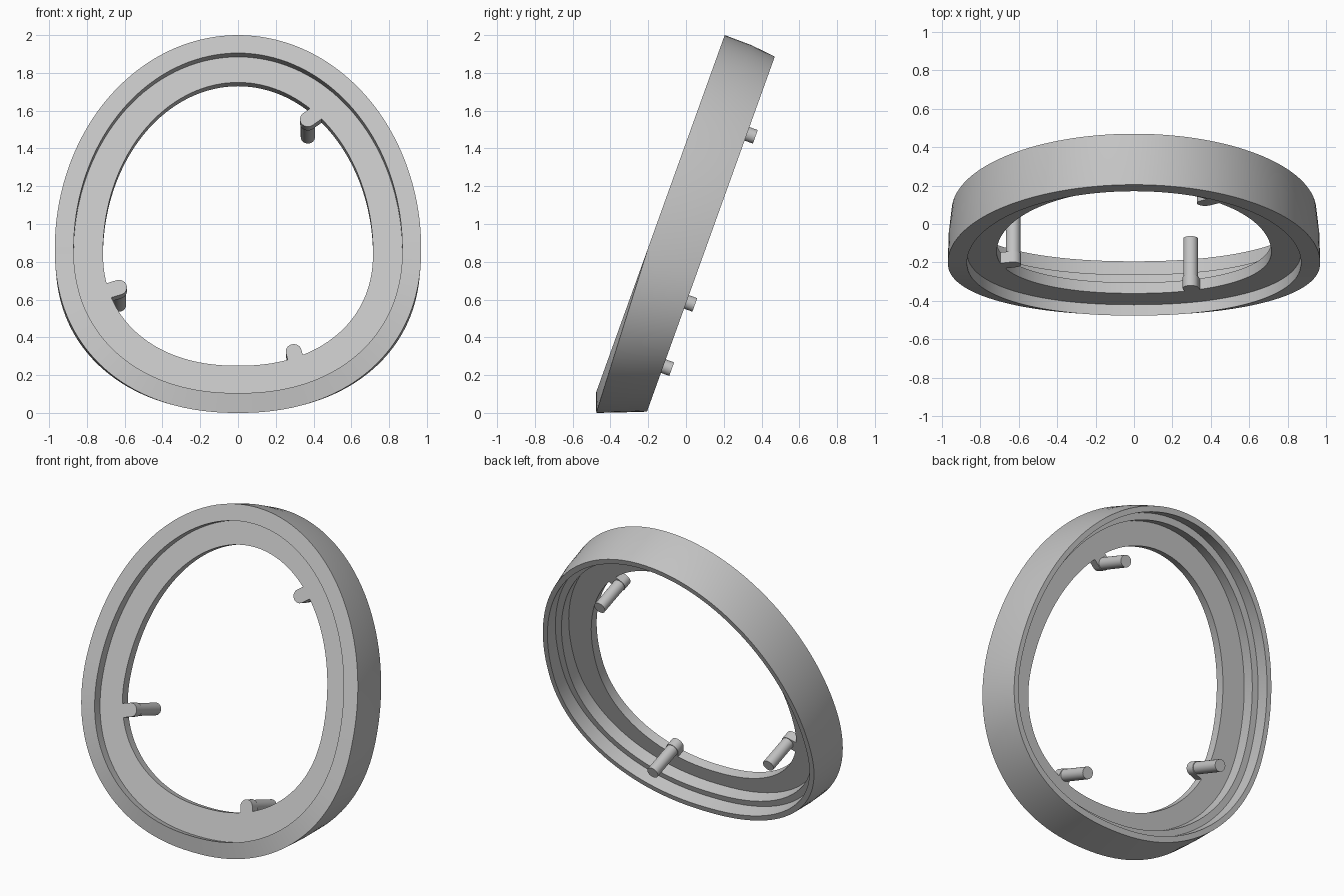
import bpy, bmesh, math
from mathutils import Vector

cube = bpy.data.objects.get("Cube")
if cube:
    bpy.data.objects.remove(cube, do_unlink=True)

TILT = math.atan(0.36)
S, C = math.sin(TILT), math.cos(TILT)
MID = 0.87          # height of the widest point of the egg outline
SEGS = 144

grey = bpy.data.materials.new("plain grey")
grey.use_nodes = True
colour = (0.55, 0.55, 0.55, 1)
grey.diffuse_color = colour
grey.node_tree.nodes["Principled BSDF"].inputs["Base Color"].default_value = colour


def place(x, z, depth):
    """Point at height z on the leaning front plane, pushed back by depth."""
    return Vector((x, 0.205 + (z - 2) * 0.36 + depth * C, z - depth * S))


def finish(name, bm):
    bmesh.ops.recalc_face_normals(bm, faces=bm.faces)
    mesh = bpy.data.meshes.new(name)
    bm.to_mesh(mesh)
    bm.free()
    obj = bpy.data.objects.new(name, mesh)
    bpy.context.collection.objects.link(obj)
    mesh.materials.append(grey)
    bpy.ops.object.select_all(action="DESELECT")
    obj.select_set(True)
    bpy.context.view_layer.objects.active = obj
    bpy.ops.object.shade_smooth_by_angle(angle=math.radians(30))
    return obj


def egg(depth, width, top, bottom, twist=0):
    """Egg-shaped loop; twist turns its lower half toward upright."""
    loop = []
    for i in range(SEGS):
        a = 2 * math.pi * i / SEGS
        co, si = math.cos(a), math.sin(a)
        power = 1 if si >= 0 else 2 / 2.2
        x = math.copysign(abs(co) ** power, co) * width
        rise = abs(si) ** power
        z = MID + rise * (top - MID) if si >= 0 else MID - rise * (MID - bottom)
        p = place(x, z, depth)
        p.y += twist * max(0, (MID - z) / MID)
        loop.append(p)
    return loop


# Leaning frame: closed cross-section of egg loops (depth, half width, top, bottom)
section = [
    egg(0, 0.97, 2.0, 0, 0.04),         # front outer edge
    egg(0.15, 0.966, 1.998, 0.053),     # outer wall
    egg(0.288, 0.95, 1.984, 0.104),     # back outer edge
    egg(0.288, 0.918, 1.95, 0.138),     # back lip
    egg(0.2, 0.918, 1.95, 0.138),       # back step
    egg(0.2, 0.875, 1.91, 0.175),
    egg(0.12, 0.875, 1.91, 0.175),      # back of the ledge
    egg(0.12, 0.715, 1.77, 0.27),       # opening
    egg(0.06, 0.715, 1.77, 0.27),
    egg(0.06, 0.87, 1.905, 0.105),      # front recess
    egg(0, 0.87, 1.905, 0.105),
]
bm = bmesh.new()
loops = [[bm.verts.new(p) for p in loop] for loop in section]
for k, a in enumerate(loops):
    b = loops[(k + 1) % len(loops)]
    for i in range(SEGS):
        j = (i + 1) % SEGS
        bm.faces.new((a[i], a[j], b[j], b[i]))
finish("leaning_frame", bm)


def prism(name, outline, start, end):
    """Extrude an outline of (x, z) points straight back through the frame."""
    bm = bmesh.new()
    front, back = ([bm.verts.new(place(x, z, d)) for x, z in outline] for d in (start, end))
    bm.faces.new(front)
    bm.faces.new(back)
    n = len(outline)
    for i in range(n):
        j = (i + 1) % n
        bm.faces.new((front[i], front[j], back[j], back[i]))
    finish(name, bm)


def arc(x, z, radius, start, sweep, steps):
    angles = [start + sweep * i / steps for i in range(steps + 1)]
    return [(x + radius * math.cos(a), z + radius * math.sin(a) * C) for a in angles]


# Three round-ended tabs on the opening, each carrying a pin that points back
pins = {"upper_left": (0.37, 1.575, 35), "right": (-0.63, 0.685, 197),
        "lower_left": (0.295, 0.345, -75)}
for name, (x, z, degrees) in pins.items():
    out = math.radians(degrees)
    outline = arc(x, z, 0.042, out + math.pi / 2, math.pi, 16)
    dx, dz = 0.085 * math.cos(out), 0.085 * math.sin(out)
    outline += [(outline[-1][0] + dx, outline[-1][1] + dz),
                (outline[0][0] + dx, outline[0][1] + dz)]
    prism(name + "_tab", outline, 0.06, 0.12)
    prism(name + "_pin", arc(x, z, 0.038, 0, 2 * math.pi, 32)[:-1], 0.11, 0.335)
